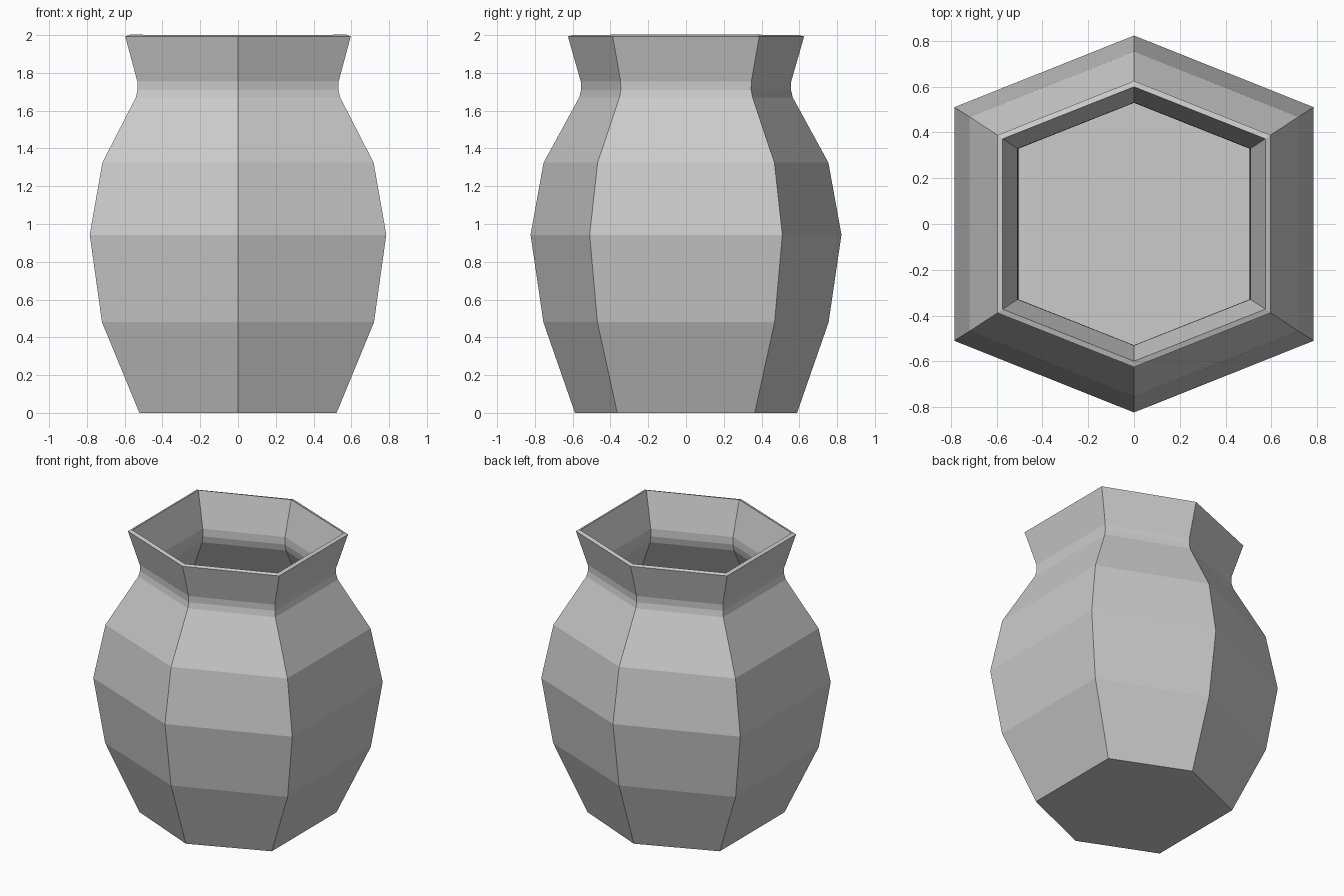
import bpy
import bmesh

if "Cube" in bpy.data.objects:
    bpy.data.objects.remove(bpy.data.objects["Cube"])

# Profile rings: height, half width in x, half depth in y, y of the side corners
RINGS = [
    (0.00, 0.522, 0.588, 0.364),
    (0.48, 0.720, 0.755, 0.469),
    (0.943, 0.785, 0.823, 0.510),
    (1.325, 0.718, 0.754, 0.468),
    (1.67, 0.541, 0.565, 0.352),
    (1.71, 0.532, 0.556, 0.345),
    (1.755, 0.533, 0.557, 0.346),
    (1.993, 0.597, 0.625, 0.388),
]


def hexagon(bm, z, x, y, side_y):
    corners = [(0, -y), (x, -side_y), (x, side_y), (0, y), (-x, side_y), (-x, -side_y)]
    return [bm.verts.new((cx, cy, z)) for cx, cy in corners]


# Six-sided pot wall and base
bm = bmesh.new()
rings = [hexagon(bm, *r) for r in RINGS]
bm.faces.new(rings[0][::-1])
for low, high in zip(rings, rings[1:]):
    for i in range(6):
        j = (i + 1) % 6
        bm.faces.new((low[i], low[j], high[j], high[i]))

mesh = bpy.data.meshes.new("vase")
bm.to_mesh(mesh)
bm.free()
vase = bpy.data.objects.new("vase", mesh)
bpy.context.collection.objects.link(vase)

# Thin hollow wall, thickened inwards
shell = vase.modifiers.new("wall_thickness", 'SOLIDIFY')
shell.thickness = 0.025
shell.offset = -1
shell.use_even_offset = True
